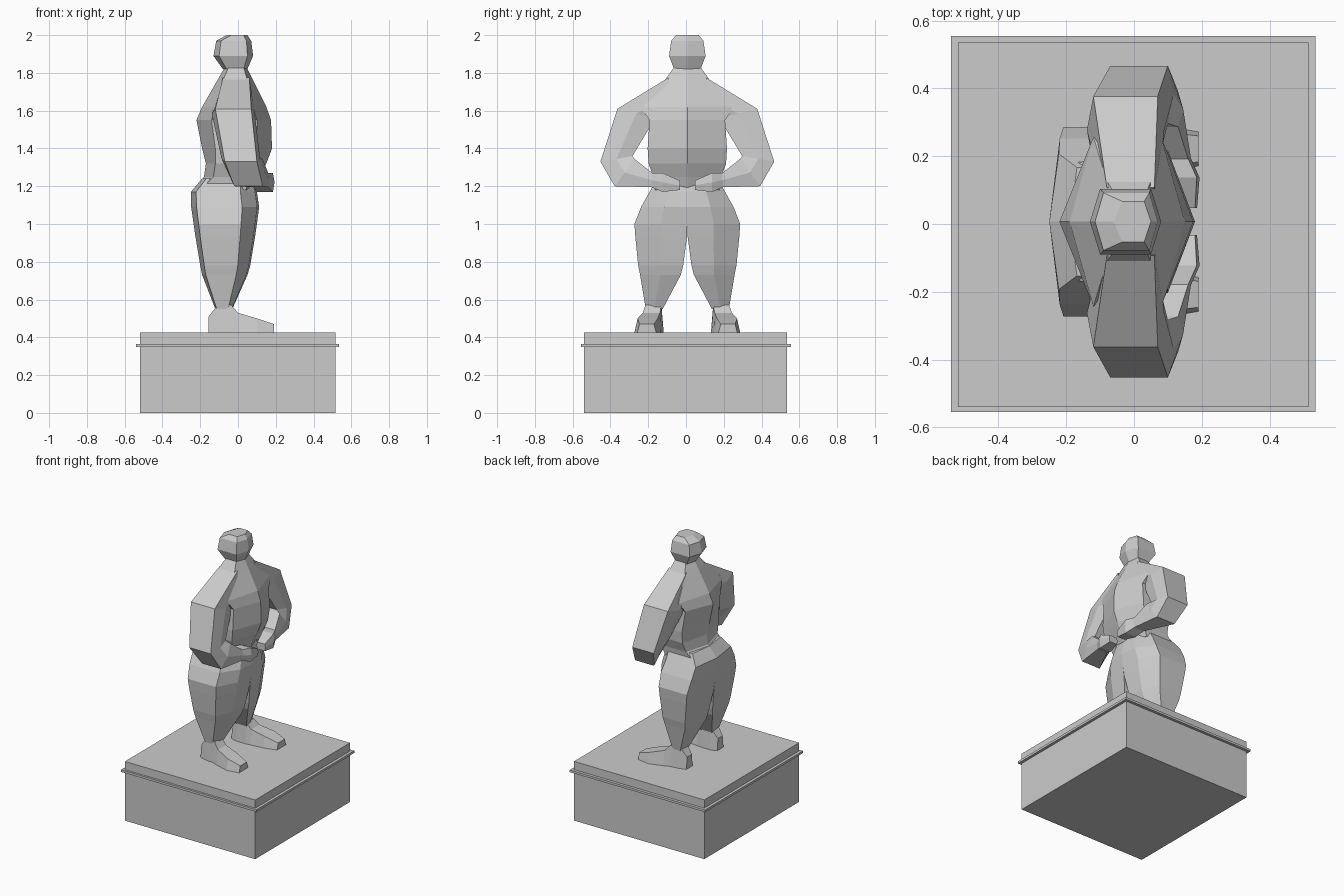
import bpy, bmesh

if "Cube" in bpy.data.objects:
    bpy.data.objects.remove(bpy.data.objects["Cube"])

MID = 0.007  # y of the figure's plane of symmetry


def box(name, x0, x1, y0, y1, z0, z1):
    bpy.ops.mesh.primitive_cube_add(size=1, location=((x0 + x1) / 2, (y0 + y1) / 2, (z0 + z1) / 2))
    ob = bpy.context.object
    ob.name = name
    ob.scale = (x1 - x0, y1 - y0, z1 - z0)
    return ob


def loft(name, rings, mirror=False):
    """Skin a list of equal-sized point rings, cap both ends, optionally mirror in y."""
    bm = bmesh.new()
    vs = [[bm.verts.new(p) for p in r] for r in rings]
    n = len(vs[0])
    for a, b in zip(vs, vs[1:]):
        for i in range(n):
            j = (i + 1) % n
            bm.faces.new((a[i], a[j], b[j], b[i]))
    bm.faces.new(vs[0])
    bm.faces.new(vs[-1])
    bmesh.ops.recalc_face_normals(bm, faces=bm.faces)
    me = bpy.data.meshes.new(name)
    bm.to_mesh(me)
    bm.free()
    ob = bpy.data.objects.new(name, me)
    ob.location.y = MID
    bpy.context.collection.objects.link(ob)
    if mirror:
        m = ob.modifiers.new("mirror", 'MIRROR')
        m.use_axis = (False, True, False)
        m.use_mirror_merge = False
    return ob


def hexa(z, xb, xbs, xfs, xf, y):
    """Symmetric six-sided section: ridges on the back and front, flat sides."""
    return [(xb, 0, z), (xbs, y, z), (xfs, y, z), (xf, 0, z), (xfs, -y, z), (xbs, -y, z)]


def leg_ring(z, xb, xf, yi, yo):
    ym = yi + (yo - yi) * 0.5
    d = xf - xb
    return [(xb, yi, z), (xb + .08 * d, yo, z), (xf - .25 * d, yo, z), (xf - .03 * d, ym, z), (xf, yi, z)]


def arm_ring(o, i, xb, xf):
    """Section with outer edge o and inner edge i given as (y, z)."""
    m = ((o[0] + i[0]) / 2, (o[1] + i[1]) / 2)
    e = .1 * (xf - xb)
    return [(xb, *o), (xf, *o), (xf + e, *m), (xf, *i), (xb, *i), (xb - e, *m)]


def foot_ring(x, yi, yo, z1):
    e = .12 * (yo - yi)
    return [(x, yi, .425), (x, yo, .425), (x, yo - e, z1), (x, yi + e, z1)]


# plinth and its thin moulding
box("plinth", -.52, .515, -.54, .535, 0, .425)
box("plinth_moulding", -.54, .535, -.555, .555, .35, .366)

# torso from hips to neck
loft("torso", [hexa(*r) for r in (
    (1.18, -.23, -.2, .04, .09, .17),
    (1.25, -.18, -.13, .07, .11, .18),
    (1.32, -.17, -.12, .09, .15, .205),
    (1.40, -.19, -.12, .10, .18, .21),
    (1.55, -.22, -.14, .10, .175, .20),
    (1.62, -.19, -.12, .08, .15, .25),
    (1.76, -.11, -.08, .05, .08, .12),
    (1.83, -.07, -.05, .03, .045, .07))])

# faceted head
loft("head", [hexa(*r) for r in (
    (1.82, -.08, -.06, .03, .05, .07),
    (1.89, -.13, -.10, .05, .08, .097),
    (1.97, -.115, -.09, .045, .07, .085),
    (2.00, -.06, -.035, .03, .05, .06))])

# legs
loft("legs", [leg_ring(*r) for r in (
    (1.24, -.19, .08, 0, .16),
    (1.17, -.25, .10, 0, .20),
    (1.09, -.248, .112, 0, .245),
    (1.00, -.235, .10, 0, .28),
    (.93, -.225, .09, .002, .275),
    (.78, -.20, .065, .022, .26),
    (.73, -.19, .05, .035, .25),
    (.55, -.12, -.03, .13, .22))], mirror=True)

# feet, heel to toe
loft("feet", [foot_ring(*r) for r in (
    (-.155, .14, .21, .51),
    (-.11, .125, .225, .57),
    (-.035, .125, .235, .57),
    (.0, .13, .25, .53),
    (.10, .14, .28, .50),
    (.19, .165, .265, .47))], mirror=True)

# arms, shoulder to fingertips, folded towards the belly
loft("arms", [arm_ring(*r) for r in (
    ((.10, 1.775), (.08, 1.56), -.08, .06),
    ((.37, 1.61), (.17, 1.56), -.12, .07),
    ((.46, 1.33), (.29, 1.36), -.07, .10),
    ((.385, 1.20), (.28, 1.345), -.02, .13),
    ((.19, 1.195), (.185, 1.27), .08, .16),
    ((.13, 1.17), (.13, 1.27), .10, .185),
    ((.04, 1.18), (.04, 1.23), .12, .18))], mirror=True)
